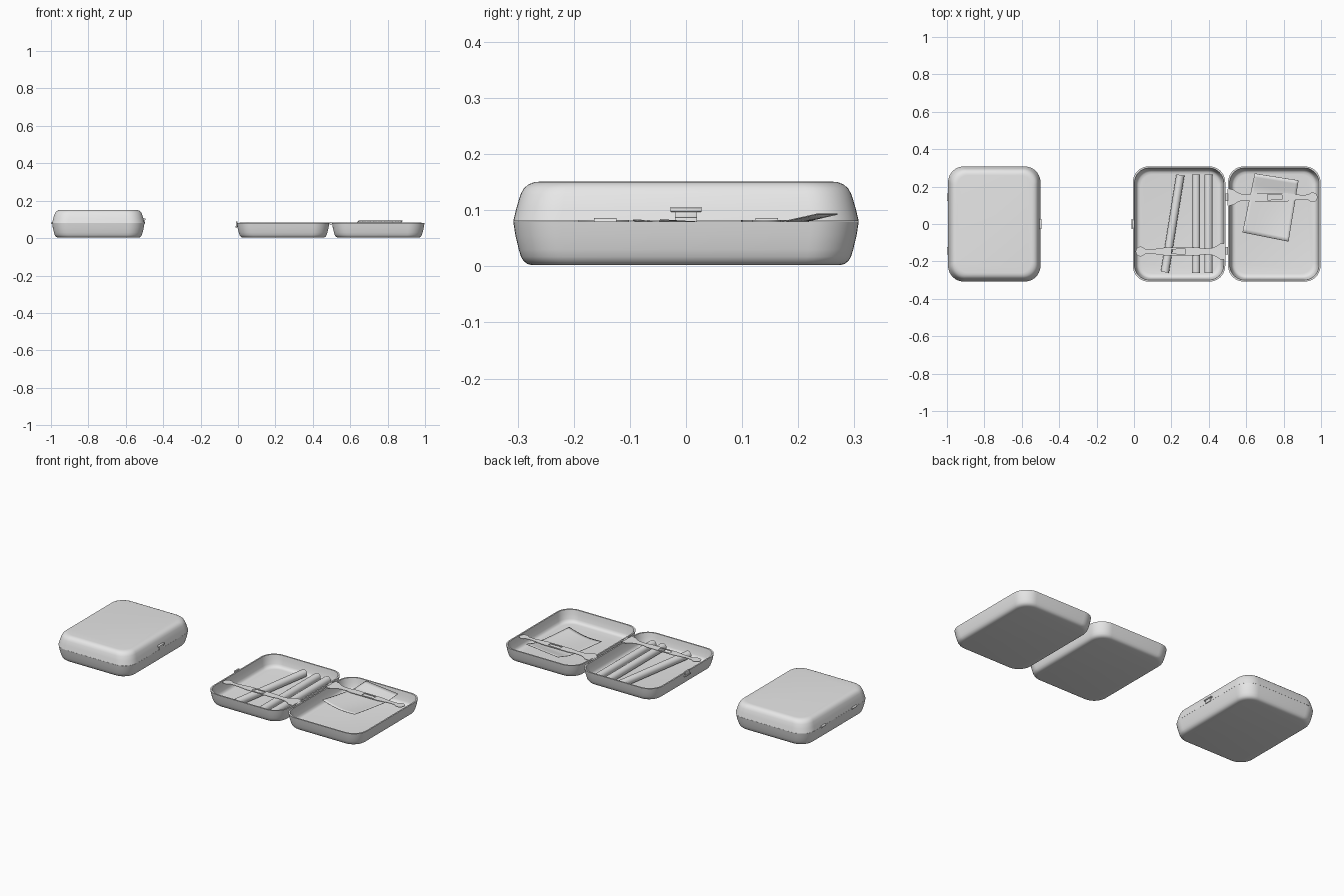
import bpy, bmesh, math
from mathutils import Vector, Matrix

if "Cube" in bpy.data.objects:
    bpy.data.objects.remove(bpy.data.objects["Cube"])

HX, HY, R = 0.247, 0.308, 0.085      # half size and corner radius of a case half
OPEN_A, OPEN_B, CLOSED = 0.241, 0.75, -0.747   # x centres of the shells

grey = bpy.data.materials.new("plain_grey")
grey.diffuse_color = (0.8, 0.8, 0.8, 1)
grey.use_nodes = True
grey.node_tree.nodes["Principled BSDF"].inputs["Base Color"].default_value = grey.diffuse_color


def finish(name, bm, angle=35):
    bmesh.ops.recalc_face_normals(bm, faces=bm.faces)
    me = bpy.data.meshes.new(name)
    bm.to_mesh(me)
    bm.free()
    ob = bpy.data.objects.new(name, me)
    bpy.context.collection.objects.link(ob)
    me.materials.append(grey)
    bpy.ops.object.select_all(action='DESELECT')
    ob.select_set(True)
    bpy.context.view_layer.objects.active = ob
    bpy.ops.object.shade_smooth_by_angle(angle=math.radians(angle))
    return ob


def rounded_loop(inset, z, n=10):
    hx, hy, r = HX - inset, HY - inset, R - inset * 0.5
    pts = []
    for i, (sx, sy) in enumerate([(1, 1), (-1, 1), (-1, -1), (1, -1)]):
        for k in range(n + 1):
            a = math.pi / 2 * (i + k / n)
            pts.append((sx * (hx - r) + r * math.cos(a),
                        sy * (hy - r) + r * math.sin(a), z))
    return pts


def shell(name, cx, profile):
    # loft rounded rectangles from the outer floor, over the rim, to the inner floor
    bm = bmesh.new()
    loops = [[bm.verts.new((x + cx, y, z)) for x, y, z in rounded_loop(i, z)]
             for z, i in profile]
    for a, b in zip(loops, loops[1:]):
        n = len(a)
        for k in range(n):
            bm.faces.new((a[k], a[(k + 1) % n], b[(k + 1) % n], b[k]))
    bm.faces.new(loops[0])
    bm.faces.new(loops[-1])
    return finish(name, bm)


def box(name, centre, size, bevel=0.002):
    bm = bmesh.new()
    bmesh.ops.create_cube(bm, size=1, matrix=Matrix.Translation(centre)
                          @ Matrix.Diagonal((*size, 1)))
    bmesh.ops.bevel(bm, geom=bm.edges[:], offset=bevel, segments=2,
                    affect='EDGES', profile=0.5)
    return finish(name, bm)


def rod(name, p, q, r, seg=24):
    p, q = Vector(p), Vector(q)
    rot = (q - p).to_track_quat('Z', 'Y').to_matrix().to_4x4()
    bm = bmesh.new()
    bmesh.ops.create_cone(bm, cap_ends=True, segments=seg, radius1=r, radius2=r,
                          depth=(q - p).length,
                          matrix=Matrix.Translation((p + q) / 2) @ rot)
    return finish(name, bm)


# Case halves: (height, inset)
TRAY = [(0.002, 0.035), (0.004, 0.026), (0.009, 0.019), (0.017, 0.014),
        (0.03, 0.010), (0.055, 0.004), (0.08, 0.0),
        (0.08, 0.008), (0.055, 0.012), (0.03, 0.018), (0.019, 0.022),
        (0.013, 0.030), (0.011, 0.042)]
LID = [(0.151, 0.047), (0.150, 0.037), (0.146, 0.027), (0.139, 0.019),
       (0.128, 0.013), (0.105, 0.006), (0.0805, 0.0),
       (0.0805, 0.008), (0.12, 0.018), (0.139, 0.035)]
shell("open_case_base", OPEN_A, TRAY)
shell("open_case_lid", OPEN_B, TRAY)
shell("closed_case_base", CLOSED, TRAY)
shell("closed_case_lid", CLOSED, LID)

# Hinge barrels
for s in (1, -1):
    y = 0.144 * s
    rod("open_hinge", (0.4955, y - 0.02, 0.078), (0.4955, y + 0.02, 0.078), 0.008, 16)
    rod("closed_hinge", (-0.994, y - 0.02, 0.08), (-0.994, y + 0.02, 0.08), 0.006, 16)

# Clasps: a small block with a wider thumb plate
box("closed_clasp_body", (-0.502, 0, 0.089), (0.010, 0.04, 0.020))
box("closed_clasp_plate", (-0.501, 0, 0.101), (0.014, 0.056, 0.008))
box("open_clasp_body", (-0.007, 0, 0.074), (0.010, 0.04, 0.028))
box("open_clasp_plate", (-0.009, 0, 0.062), (0.010, 0.056, 0.008))

# Rolled sticks lying in the open base
rod("leaning_stick", (0.248, 0.262, 0.036), (0.165, -0.258, 0.036), 0.022)
for x in (0.332, 0.398):
    rod("straight_stick", (x, 0.264, 0.036), (x, -0.262, 0.036), 0.022)

# Spring straps: mirrored outline with a slot, hinged at u = 0
HALF = [(0, 0.045), (0.03, 0.042), (0.05, 0.028), (0.075, 0.018), (0.12, 0.016),
        (0.15, 0.022), (0.32, 0.022), (0.36, 0.016), (0.40, 0.012), (0.43, 0.014)]
HALF += [(0.455 + 0.026 * math.cos(a), 0.026 * math.sin(a))
         for a in [math.radians(140 - 20 * k) for k in range(7)]]
OUTLINE = HALF + [(0.481, 0)] + [(u, -v) for u, v in reversed(HALF)]
SLOT = [(0.215, -0.014), (0.29, -0.011), (0.29, 0.011), (0.215, 0.014)]


def strap(name, x, y, direction):
    cu = bpy.data.curves.new(name, 'CURVE')
    cu.dimensions, cu.fill_mode, cu.extrude = '2D', 'BOTH', 0.0015
    for pts in (OUTLINE, SLOT):
        sp = cu.splines.new('POLY')
        sp.points.add(len(pts) - 1)
        for p, (u, v) in zip(sp.points, pts):
            p.co = (x + direction * u, y + v, 0, 1)
        sp.use_cyclic_u = True
    ob = bpy.data.objects.new(name, cu)
    ob.location.z = 0.081
    bpy.context.collection.objects.link(ob)
    cu.materials.append(grey)
    bpy.ops.object.select_all(action='DESELECT')
    ob.select_set(True)
    bpy.context.view_layer.objects.active = ob
    bpy.ops.object.convert(target='MESH')


strap("base_strap", 0.49, -0.147, -1)
strap("lid_strap", 0.50, 0.143, 1)

# Curved paper sheet tucked under the lid strap, both ends curling up
A, B = Vector((0.645, 0.270)), Vector((0.880, 0.233))
C, D = Vector((0.826, -0.094)), Vector((0.580, -0.045))
bm = bmesh.new()
N = 16
grid = []
for j in range(N + 1):
    t = j / N
    lift = 0.094 - 0.018 * min(t / 0.25, 1) if t < 0.25 else 0.076 + 0.008 * ((t - 0.25) / 0.75) ** 2
    row = []
    for i in range(N + 1):
        s = i / N
        p = A.lerp(B, s).lerp(D.lerp(C, s), t)
        sag = 0.012 * t * math.sin(math.pi * s)
        row.append(bm.verts.new((p.x, p.y, lift - sag)))
    grid.append(row)
for a, b in zip(grid, grid[1:]):
    for i in range(N):
        bm.faces.new((a[i], b[i], b[i + 1], a[i + 1]))
paper = finish("paper_sheet", bm)
mod = paper.modifiers.new("thickness", 'SOLIDIFY')
mod.thickness = 0.002
